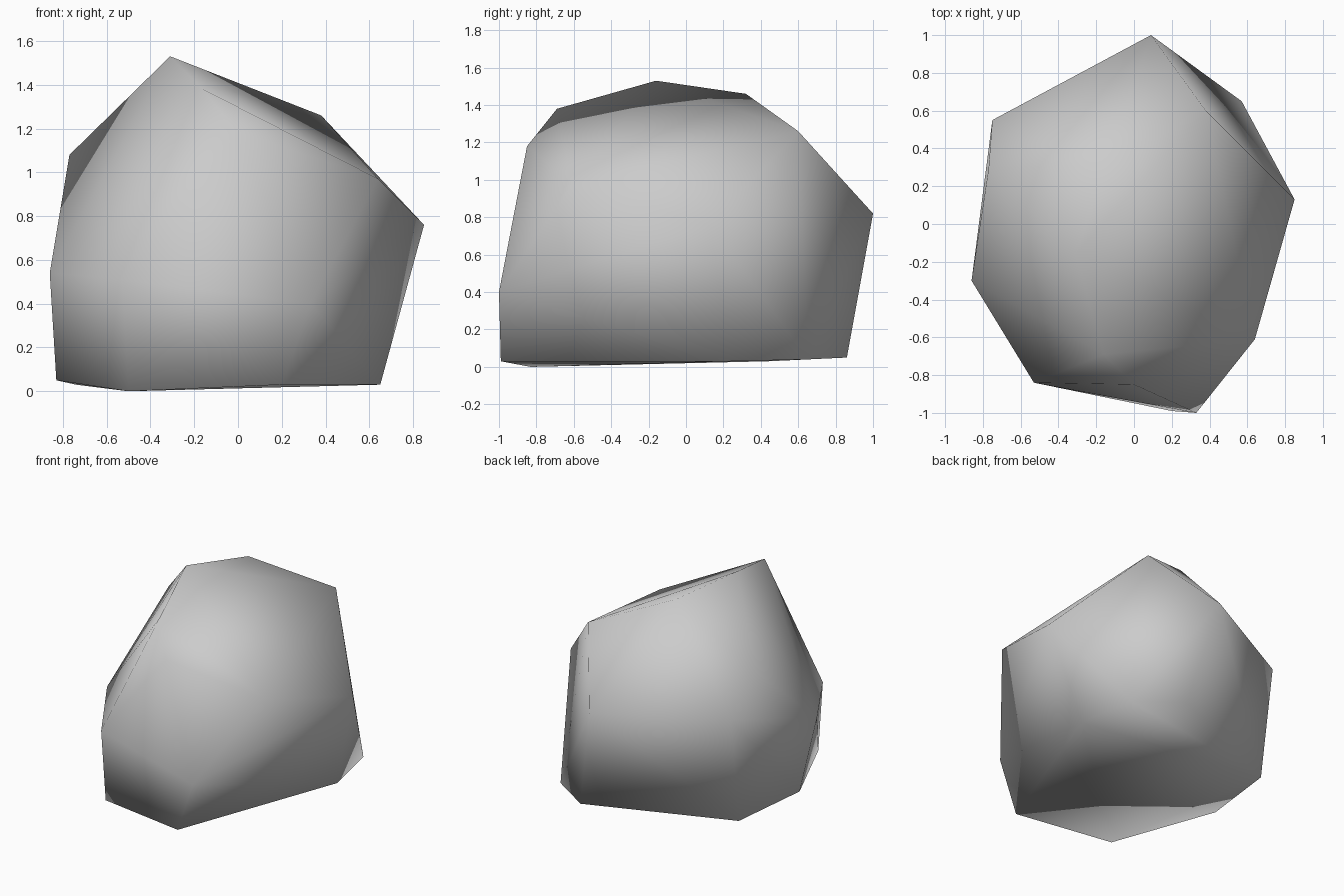
import bpy
import bmesh

# Remove the default cube only
cube = bpy.data.objects.get("Cube")
if cube:
    bpy.data.objects.remove(cube, do_unlink=True)

# Stone material
stone = bpy.data.materials.new("stone_grey")
stone.use_nodes = True
grey = (0.6, 0.6, 0.6, 1)
stone.diffuse_color = grey
bsdf = stone.node_tree.nodes["Principled BSDF"]
bsdf.inputs["Base Color"].default_value = grey
bsdf.inputs["Roughness"].default_value = 0.9

# Corners of the boulder, grouped from the crown down to the base
crown = [
    (-.31, -.16, 1.53), (-.14, .32, 1.46), (-.16, -.69, 1.38),
    (.38, .6, 1.26), (0, -.85, 1.18), (-.77, .29, 1.08),
]
girth = [
    (.64, -.61, .97), (.85, .13, .76), (.09, 1, .82),
    (-.75, .55, .82), (-.86, -.3, .54), (-.53, -.84, .51), (.33, -1, .4),
]
base = [
    (.2, -.99, .03), (.65, .23, .03), (.57, .65, .04), (.26, .86, .05),
    (-.74, .44, .03), (-.83, -.14, .05), (-.5, -.83, 0),
]

# Wrap the corners in one convex faceted shell
bm = bmesh.new()
for corner in crown + girth + base:
    bm.verts.new(corner)
bmesh.ops.convex_hull(bm, input=bm.verts[:])
loose = [v for v in bm.verts if not v.link_faces]
bmesh.ops.delete(bm, geom=loose, context='VERTS')
bmesh.ops.recalc_face_normals(bm, faces=bm.faces[:])

# Soft shading over the whole boulder
for face in bm.faces:
    face.smooth = True

mesh = bpy.data.meshes.new("boulder")
bm.to_mesh(mesh)
bm.free()
mesh.materials.append(stone)
boulder = bpy.data.objects.new("boulder", mesh)
bpy.context.collection.objects.link(boulder)
